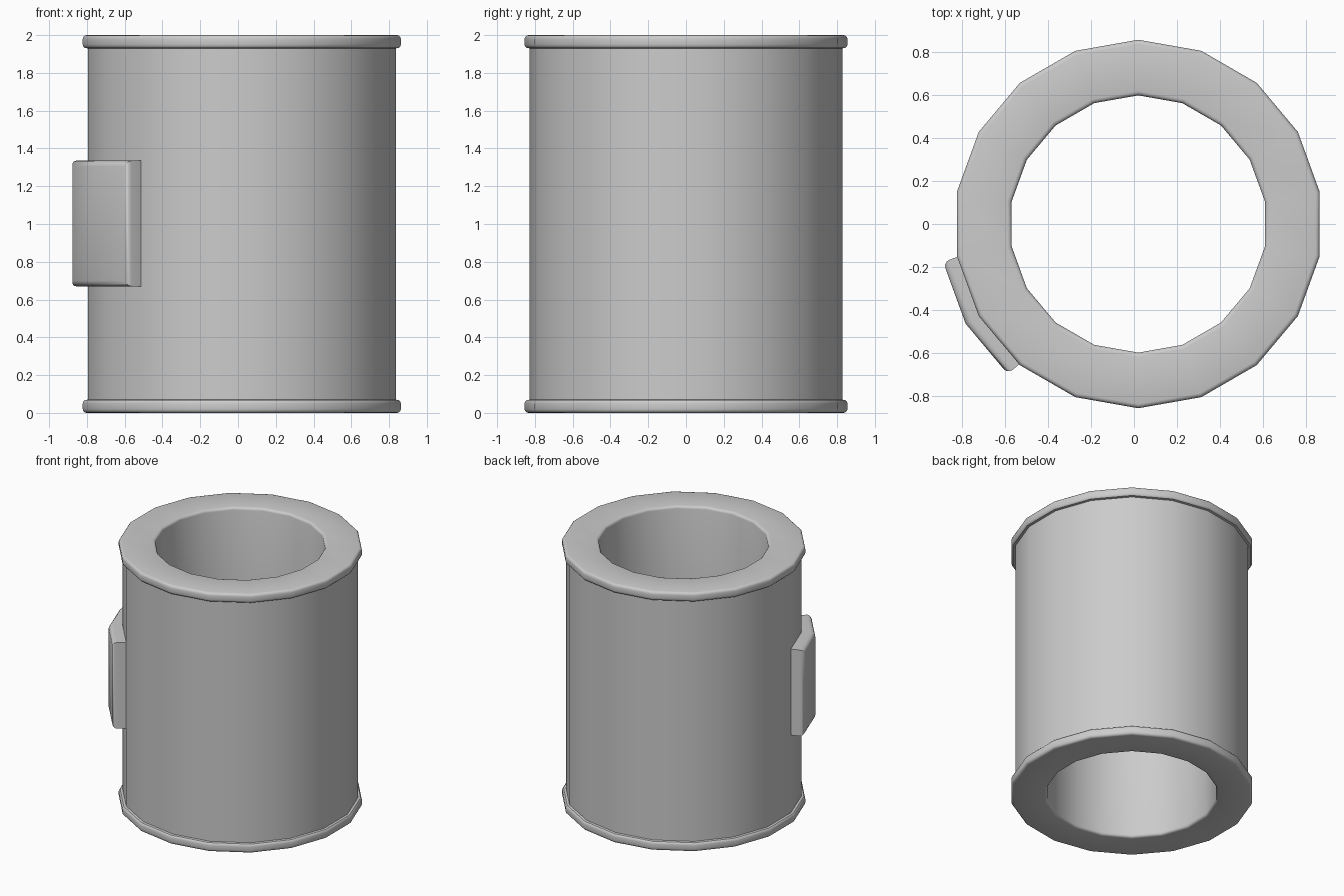
import bpy, bmesh
from math import sin, cos, pi, radians

if "Cube" in bpy.data.objects:
    bpy.data.objects.remove(bpy.data.objects["Cube"])

CX, SIDES = 0.02, 18          # tube axis and number of sides


def finish(bm, name):
    bmesh.ops.recalc_face_normals(bm, faces=bm.faces)
    me = bpy.data.meshes.new(name)
    bm.to_mesh(me)
    bm.free()
    ob = bpy.data.objects.new(name, me)
    bpy.context.collection.objects.link(ob)
    bpy.ops.object.select_all(action='DESELECT')
    ob.select_set(True)
    bpy.context.view_layer.objects.active = ob
    bpy.ops.object.shade_smooth_by_angle(angle=radians(32))
    return ob


def corner(r, z, start, rad=0.02, n=3):
    """Quarter-round corner centred on (r, z), swept from start degrees."""
    return [(r + rad * cos(radians(start + 90 * i / n)),
             z + rad * sin(radians(start + 90 * i / n))) for i in range(n + 1)]


# Hollow tube with a rounded rim at each end: one closed lathe profile
R_IN, R_BODY, R_RIM, H, RIM, B = 0.597, 0.828, 0.855, 2.0, 0.07, 0.02
profile = (corner(R_IN + B, B, 180) + corner(R_RIM - B, B, 270)
           + corner(R_RIM - B, RIM - B, 0)[:-1]
           + [(R_BODY, RIM), (R_BODY, H - RIM)]
           + corner(R_RIM - B, H - RIM + B, 270)[1:]
           + corner(R_RIM - B, H - B, 0) + corner(R_IN + B, H - B, 90))
bm = bmesh.new()
rings = []
for k in range(SIDES):
    a = pi / 2 + 2 * pi * k / SIDES
    rings.append([bm.verts.new((CX + r * cos(a), r * sin(a), z)) for r, z in profile])
for k in range(SIDES):
    p, q = rings[k], rings[(k + 1) % SIDES]
    for i in range(len(profile)):
        j = (i + 1) % len(profile)
        bm.faces.new((p[i], q[i], q[j], p[j]))
finish(bm, "tube_with_rims")

# Raised side plate wrapping two facets of the tube
bm = bmesh.new()


def column(ang, nrm, d):
    """Bottom and top vertex of the plate, moved d off the tube."""
    if ang == nrm:
        d /= cos(pi / SIDES)
    a, n = radians(ang), radians(nrm)
    x, y = CX + R_BODY * cos(a) + d * cos(n), R_BODY * sin(a) + d * sin(n)
    return [bm.verts.new((x, y, z)) for z in (0.67, 1.335)]


spots = ((190, 200), (210, 210), (230, 220))
inner = [column(a, n, -0.03) for a, n in spots]
outer = [column(a, n, 0.096) for a, n in spots]
for i in range(2):
    a, b, c, d = inner[i], inner[i + 1], outer[i + 1], outer[i]
    bm.faces.new((d[0], c[0], c[1], d[1]))
    bm.faces.new((a[0], b[0], b[1], a[1]))
    for t in (0, 1):
        bm.faces.new((a[t], b[t], c[t], d[t]))
for i in (0, 2):
    bm.faces.new((inner[i][0], outer[i][0], outer[i][1], inner[i][1]))
bmesh.ops.recalc_face_normals(bm, faces=bm.faces)
face_verts = {v for col in outer for v in col}
rim = [e for e in bm.edges if set(e.verts) <= face_verts and set(e.verts) != set(outer[1])]
bmesh.ops.bevel(bm, geom=rim, offset=0.03, segments=3, profile=0.5, affect='EDGES')
finish(bm, "side_plate")
